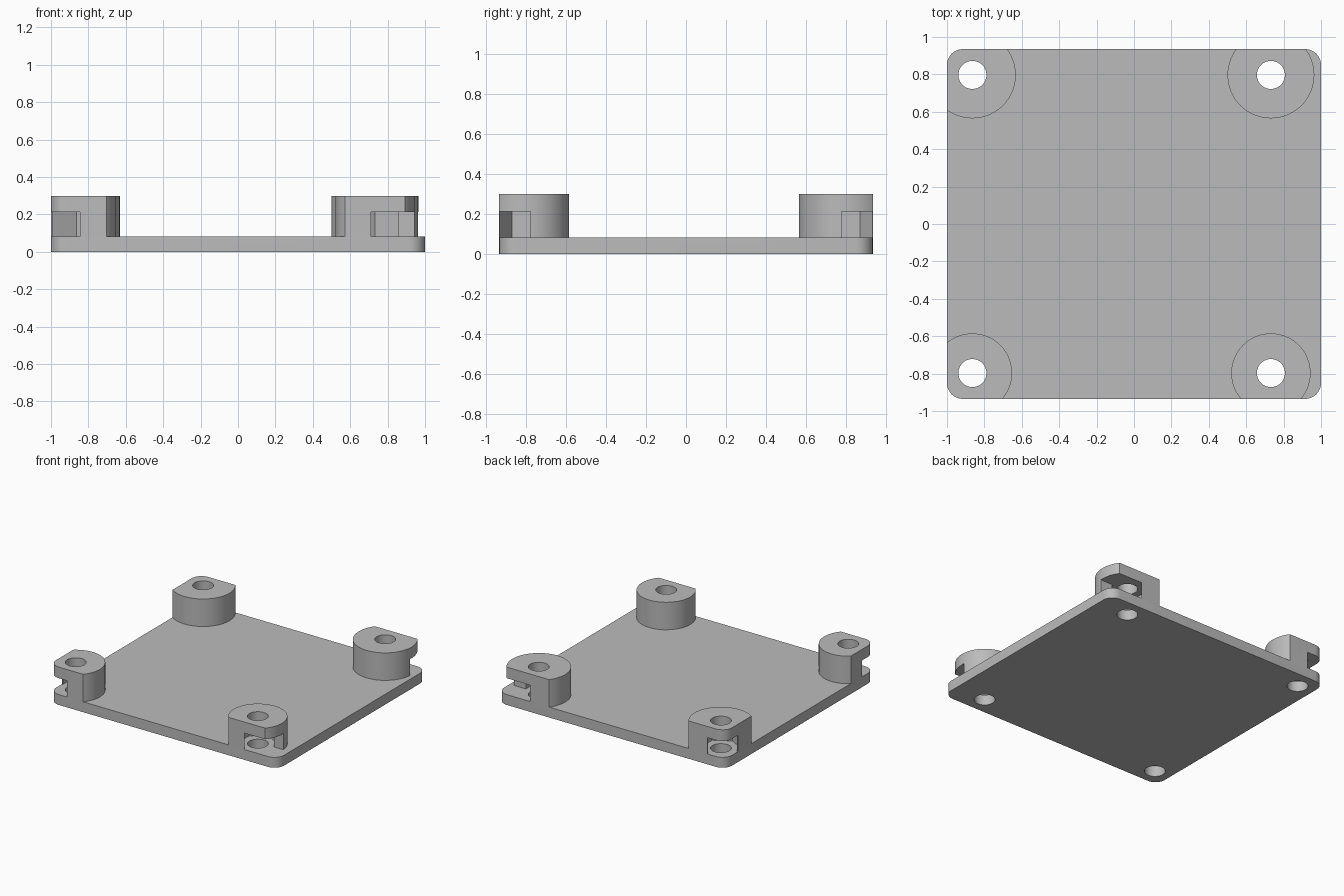
import bpy, bmesh, math

if "Cube" in bpy.data.objects:
    bpy.data.objects.remove(bpy.data.objects["Cube"], do_unlink=True)

W, D, CORNER = 1.0, 0.935, 0.085
PLATE_TOP, POST_TOP, POCKET_TOP = 0.082, 0.3, 0.212
HOLE_R, NUT_R = 0.075, 0.147

grey = bpy.data.materials.new("plain grey")
grey.use_nodes = True
colour = (0.5, 0.5, 0.5, 1)
grey.diffuse_color = colour
grey.node_tree.nodes["Principled BSDF"].inputs["Base Color"].default_value = colour


def prism(name, outline, z0, z1):
    """Extrude a closed 2D outline between two heights."""
    bm = bmesh.new()
    base = bm.faces.new([bm.verts.new((x, y, z0)) for x, y in outline])
    top = bmesh.ops.extrude_face_region(bm, geom=[base])["geom"]
    for v in top:
        if isinstance(v, bmesh.types.BMVert):
            v.co.z = z1
    bmesh.ops.recalc_face_normals(bm, faces=bm.faces)
    mesh = bpy.data.meshes.new(name)
    bm.to_mesh(mesh)
    bm.free()
    ob = bpy.data.objects.new(name, mesh)
    bpy.context.collection.objects.link(ob)
    return ob


def arc(cx, cy, r, start, sweep, n):
    steps = [math.radians(start + sweep * i / n) for i in range(n + 1)]
    return [(cx + r * math.cos(a), cy + r * math.sin(a)) for a in steps]


def circle(cx, cy, r, n=72):
    return arc(cx, cy, r, 0, 360, n)[:-1]


def cut(ob, cutter):
    """Subtract the cutter, bake the result and discard the cutter."""
    mod = ob.modifiers.new("cut", "BOOLEAN")
    mod.operation, mod.solver, mod.object = "DIFFERENCE", "EXACT", cutter
    deps = bpy.context.evaluated_depsgraph_get()
    baked = bpy.data.meshes.new_from_object(ob.evaluated_get(deps))
    ob.modifiers.clear()
    ob.data = baked
    bpy.data.objects.remove(cutter, do_unlink=True)


# Mounting points: centre, post radius, outward direction
posts = [(x, sy * 0.797, 0.232 if sy > 0 else 0.212, sx, sy)
         for x, sx in ((-0.864, -1), (0.732, 1)) for sy in (-1, 1)]

# Rounded slab at full post height
outline = []
for i, (sx, sy) in enumerate(((1, 1), (-1, 1), (-1, -1), (1, -1))):
    outline += arc(sx * (W - CORNER), sy * (D - CORNER), CORNER, 90 * i, 90, 12)
body = prism("mounting_plate", outline, 0, POST_TOP)

# Clear everything above the plate except the four posts
waste = prism("waste", [(-2, -2), (2, -2), (2, 2), (-2, 2)], PLATE_TOP, 1)
for x, y, r, sx, sy in posts:
    cut(waste, prism("post_core", circle(x, y, r), -1, 2))
cut(body, waste)

# Hexagonal nut pockets open to the outer corner, then screw holes
flat, half, side = NUT_R * math.sqrt(0.75), NUT_R / 2, -0.02
shoulder = NUT_R + side / math.sqrt(3)
pocket = [(0, -NUT_R), (flat, -half), (flat, side), (0.4, side), (0.4, 0.4),
          (side, 0.4), (side, shoulder), (-flat, half), (-flat, -half)]
for x, y, r, sx, sy in posts:
    cut(body, prism("nut_pocket", [(x + sx * u, y + sy * v) for u, v in pocket],
                    PLATE_TOP, POCKET_TOP))
    cut(body, prism("screw_hole", circle(x, y, HOLE_R, 48), -1, 1))

# Finish
body.data.materials.clear()
body.data.materials.append(grey)
for p in body.data.polygons:
    p.material_index = 0
bpy.ops.object.select_all(action="DESELECT")
body.select_set(True)
bpy.context.view_layer.objects.active = body
bpy.ops.object.shade_smooth_by_angle(angle=math.radians(30))
